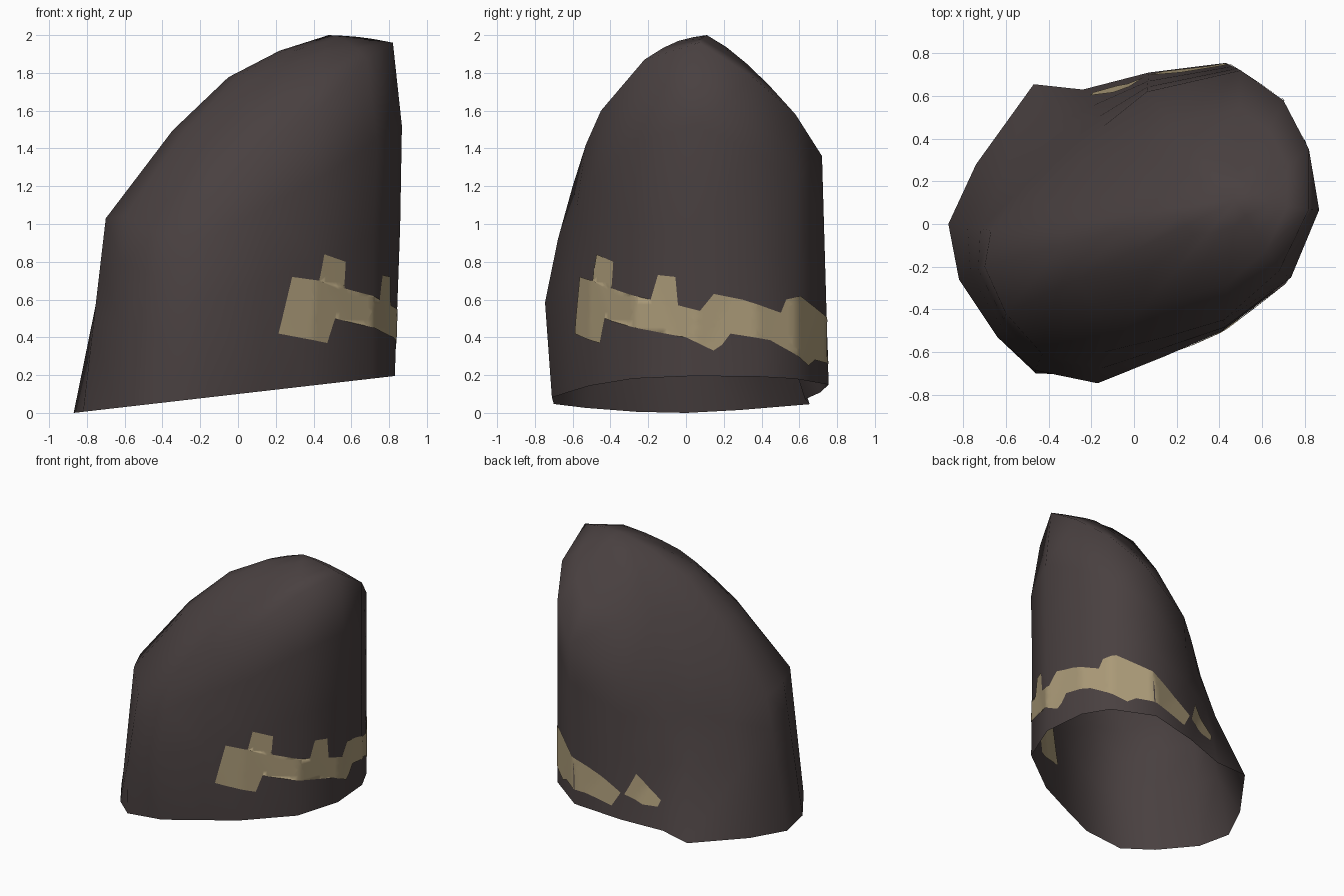
import bpy, bmesh, math
from mathutils import Vector
from mathutils.bvhtree import BVHTree

if "Cube" in bpy.data.objects:
    bpy.data.objects.remove(bpy.data.objects["Cube"])


def material(name, rgb):
    m = bpy.data.materials.new(name)
    m.diffuse_color = (*rgb, 1)
    m.use_nodes = True
    m.node_tree.nodes["Principled BSDF"].inputs["Base Color"].default_value = m.diffuse_color
    return m


def add_object(name, bm, mat):
    me = bpy.data.meshes.new(name)
    bm.to_mesh(me)
    me.materials.append(mat)
    for p in me.polygons:
        p.use_smooth = True
    ob = bpy.data.objects.new(name, me)
    bpy.context.collection.objects.link(ob)
    return ob


dark = material("dark brown", (0.066, 0.051, 0.051))
khaki = material("khaki", (0.40, 0.32, 0.185))

# Bottom rim outline (x, y), counter-clockwise from the left; the rim lies on a tilted plane
rim = [(-.87, 0), (-.82, -.26), (-.64, -.53), (-.46, -.70), (-.16, -.71), (.12, -.61),
       (.38, -.51), (.71, -.28), (.83, .04), (.80, .38), (.70, .58), (.43, .755),
       (.07, .71), (-.24, .63), (-.47, .655), (-.74, .28)]
# Shoulder where the wall turns into the domed top
shoulder = [(-.67, -.03, .98), (-.70, -.2, 1.03), (-.60, -.42, 1.04), (-.43, -.61, .95),
            (-.14, -.60, 1.20), (.15, -.53, 1.42), (.42, -.45, 1.60), (.68, -.22, 1.87),
            (.82, .07, 1.96), (.82, .35, 1.78), (.70, .58, 1.58), (.50, .72, 1.36),
            (.06, .62, 1.15), (-.14, .46, 1.11), (-.25, .30, 1.20), (-.47, .14, 1.08)]
# Wall bulge at two heights, by column (1 where not listed)
bulge = {3: (1.04, 1.02), 4: (1.13, 1.08), 5: (1.08, 1.05), 6: (1.04, 1.04), 7: (1.03, 1.07),
         8: (1.04, 1.055), 14: (.95, .97), 15: (1, .97)}
apex = Vector((.48, .11, 2.0))

# Open shell: rim, bulged middle, shoulder, then rings rising to the apex
bm = bmesh.new()
columns = []
for i, ((x, y), s) in enumerate(zip(rim, shoulder)):
    r, s = Vector((x, y, .1 + .115 * x)), Vector(s)
    pts = [r]
    for t, k in zip((.45, .75), bulge.get(i, (1, 1))):
        p = r.lerp(s, t)
        pts.append(Vector((p.x * k, p.y * k, p.z)))
    pts.append(s)
    rise = (.37, .64, .85) if 9 <= i <= 11 else (.48, .77, .915)
    for t, f in zip((.3, .55, .78), rise):
        p = s.lerp(apex, t)
        p.z = s.z + (apex.z - s.z) * f
        pts.append(p)
    columns.append([bm.verts.new(p) for p in pts])
top = bm.verts.new(apex)
n = len(columns)
for i in range(n):
    a, b = columns[i], columns[(i + 1) % n]
    for j in range(len(a) - 1):
        bm.faces.new((a[j], b[j], b[j + 1], a[j + 1]))
    bm.faces.new((a[-1], b[-1], top))
bm.normal_update()
bmesh.ops.triangulate(bm, faces=bm.faces[:])
bm.normal_update()
tree = BVHTree.FromBMesh(bm)
add_object("hood_shell", bm, dark)
bm.free()

# Painted band: outlines as (degrees around the shell, height)
band = [(-70, .42), (-44, .37), (-40, .50), (-20, .45), (0, .40), (10, .33), (13, .36), (16, .42),
        (30, .385), (47, .25), (51, .28), (65, .25), (79, .20), (84, .31), (58, .51), (42, .62),
        (36, .60), (34, .53), (20, .60), (10, .63), (5, .54), (-3, .57), (-4, .72), (-11, .73),
        (-14, .60), (-35, .66), (-34, .80), (-46, .84), (-49, .70), (-63, .72)]
patch = [(86, .30), (97, .24), (107, .24), (109, .29), (100, .37), (92, .46)]


def painted_plate(name, outline, offset):
    """Flat outline cut into small cells, then wrapped onto the shell."""
    bm = bmesh.new()
    bm.faces.new([bm.verts.new((a / 100, z, 0)) for a, z in outline])
    bm.normal_update()
    bmesh.ops.triangulate(bm, faces=bm.faces[:], ngon_method='EAR_CLIP')
    cuts = [((a / 100 + .0053, 0, 0), (1, 0, 0)) for a in range(-70, 112, 2)]
    cuts += [((0, k * .04 + .0137, 0), (0, 1, 0)) for k in range(4, 23)]
    for co, no in cuts:
        bmesh.ops.bisect_plane(bm, geom=bm.verts[:] + bm.edges[:] + bm.faces[:],
                               plane_co=co, plane_no=no, dist=1e-5)
    for v in bm.verts:
        ang = math.radians(v.co.x * 100)
        out = Vector((math.cos(ang), math.sin(ang), 0))
        hit = tree.ray_cast(Vector((0, 0, v.co.y)), out)[0]
        v.co = hit + out * offset
    bm.normal_update()
    add_object(name, bm, khaki)
    bm.free()


# The paint shows on the outside and on the inside of the thin shell
for side, off in (("outer", .005), ("inner", -.005)):
    painted_plate(side + "_band", band, off)
    painted_plate(side + "_patch", patch, off)
